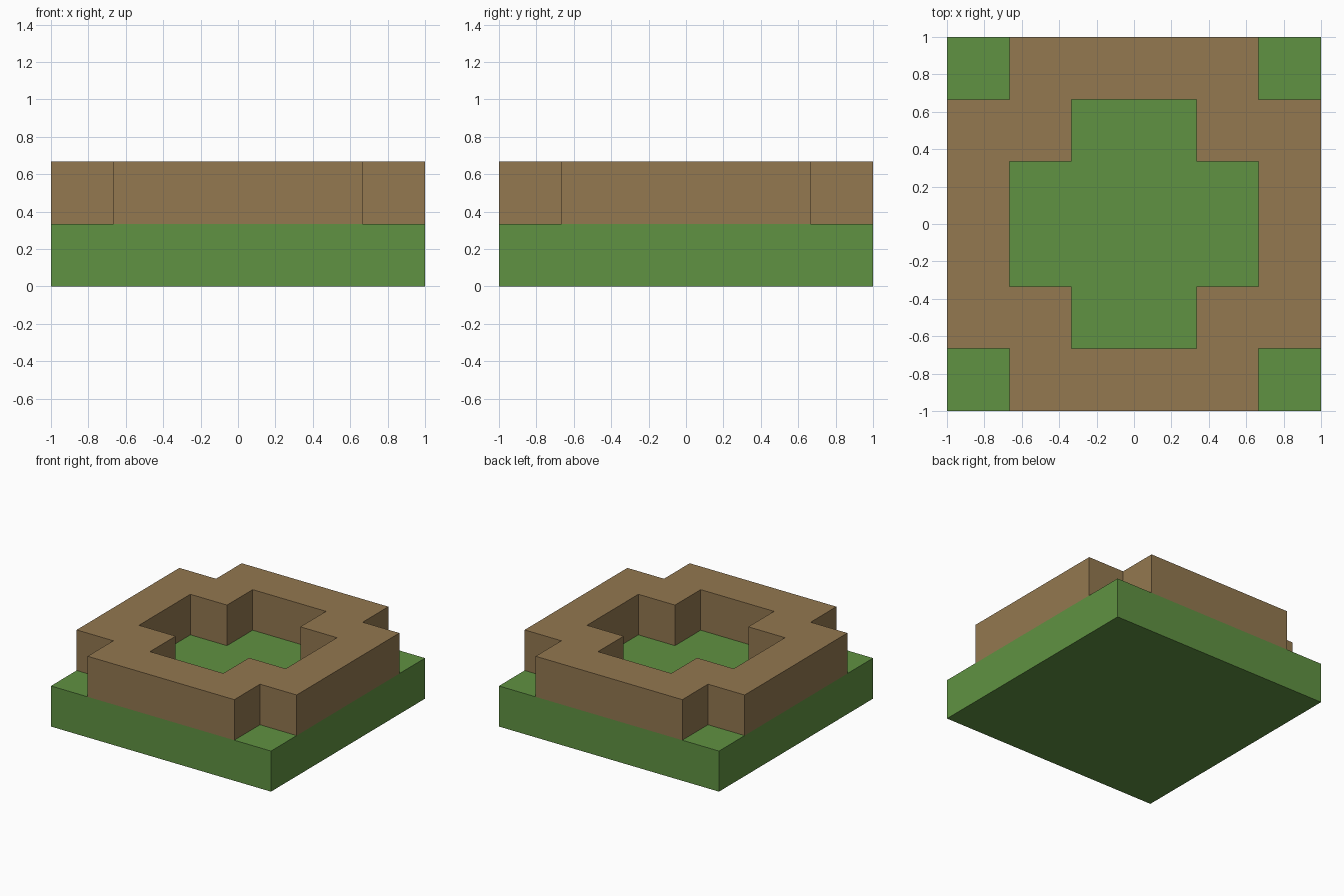
import bpy
import bmesh
from mathutils import Matrix, Vector

cube = bpy.data.objects.get("Cube")
if cube:
    bpy.data.objects.remove(cube, do_unlink=True)

CELL = 1 / 3  # the whole model sits on a six by six grid


def make_material(name, color):
    mat = bpy.data.materials.new(name)
    mat.use_nodes = True
    mat.diffuse_color = color
    for node in mat.node_tree.nodes:
        if node.type == 'BSDF_PRINCIPLED':
            node.inputs["Base Color"].default_value = color
    return mat


def add_object(name, bm, mat):
    bmesh.ops.recalc_face_normals(bm, faces=bm.faces[:])
    mesh = bpy.data.meshes.new(name)
    bm.to_mesh(mesh)
    bm.free()
    mesh.materials.append(mat)
    obj = bpy.data.objects.new(name, mesh)
    bpy.context.collection.objects.link(obj)
    return obj


grass = make_material("grass_green", (0.117, 0.287, 0.054, 1))
earth = make_material("earth_brown", (0.292, 0.188, 0.08, 1))

# Square grass slab
bm = bmesh.new()
bmesh.ops.create_cube(bm, size=1, matrix=Matrix.Translation((0, 0, CELL / 2))
                      @ Matrix.Diagonal((2, 2, CELL, 1)))
add_object("grass_base", bm, grass)


# Earth wall: grid cells without the corners and the cross-shaped court
def is_open(face):
    c = face.calc_center_median()
    near, far = sorted((abs(c.x), abs(c.y)))
    corner = near > 2 * CELL
    court = near < CELL and far < 2 * CELL
    return corner or court


bm = bmesh.new()
bmesh.ops.create_grid(bm, x_segments=6, y_segments=6, size=1,
                      matrix=Matrix.Translation((0, 0, CELL)))
bmesh.ops.delete(bm, geom=[f for f in bm.faces if is_open(f)], context='FACES')
raised = bmesh.ops.extrude_face_region(bm, geom=bm.faces[:])["geom"]
bmesh.ops.translate(bm, vec=Vector((0, 0, CELL)),
                    verts=[v for v in raised if isinstance(v, bmesh.types.BMVert)])
add_object("earth_wall", bm, earth)
